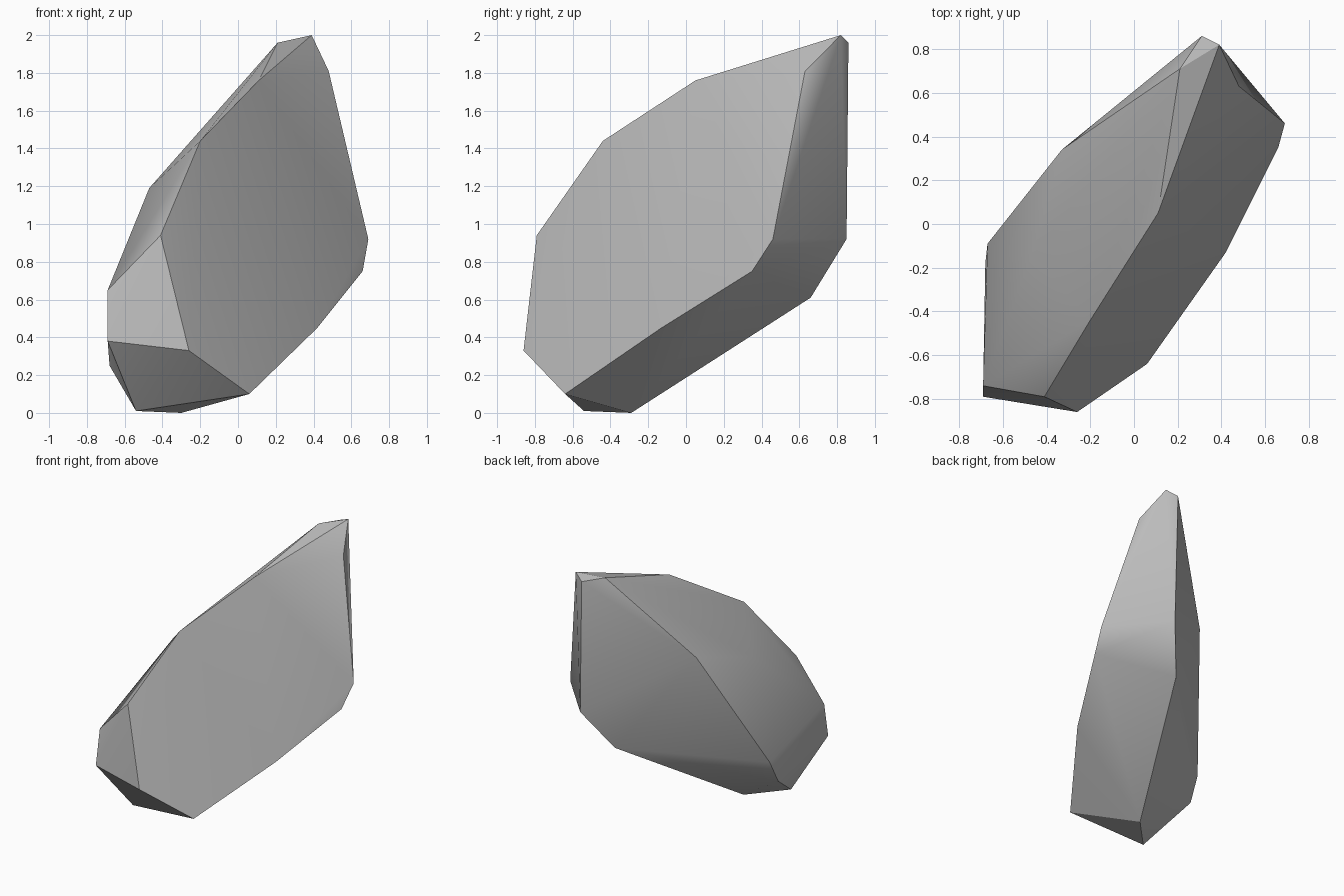
import bpy
import bmesh
import math

default_cube = bpy.data.objects.get("Cube")
if default_cube:
    bpy.data.objects.remove(default_cube, do_unlink=True)


def flat_material(name, colour):
    material = bpy.data.materials.new(name)
    material.use_nodes = True
    material.diffuse_color = colour
    shader = material.node_tree.nodes["Principled BSDF"]
    shader.inputs["Base Color"].default_value = colour
    shader.inputs["Roughness"].default_value = 0.9
    return material


# Outline of the broad face, from the peak down the crest and back up the lower edge
broad_face = [
    (.39, .82, 2), (.11, .05, 1.76), (-.2, -.44, 1.44), (-.41, -.79, .94),
    (-.26, -.86, .33), (.06, -.64, .1), (.42, -.13, .45), (.66, .35, .75),
    (.69, .46, .92), (.48, .63, 1.81),
]
# Chipped lower end
lower_end = [(-.69, -.79, .38), (-.69, -.74, .65), (-.54, -.54, .01), (-.3, -.29, 0)]
# Corners of the rear side
rear_side = [
    (-.68, -.18, .25), (-.67, -.09, .43), (-.47, -.15, 1.19), (-.33, .34, 1.33),
    (.21, .71, 1.96), (.31, .86, 1.96), (.33, .85, .92), (.16, .66, .61),
]

# Wrap all the corners in one faceted stone
bm = bmesh.new()
for corner in broad_face + lower_end + rear_side:
    bm.verts.new(corner)
result = bmesh.ops.convex_hull(bm, input=bm.verts[:], use_existing_faces=False)
loose = {item for key in ("geom_interior", "geom_unused") for item in result[key]
         if isinstance(item, bmesh.types.BMVert)}
bmesh.ops.delete(bm, geom=list(loose), context="VERTS")
bmesh.ops.recalc_face_normals(bm, faces=bm.faces[:])

mesh = bpy.data.meshes.new("rock")
bm.to_mesh(mesh)
bm.free()
mesh.materials.append(flat_material("stone grey", (.5, .5, .5, 1)))
rock = bpy.data.objects.new("rock", mesh)
bpy.context.collection.objects.link(rock)

# Soft shading inside the facets, crisp edges between them
bpy.ops.object.select_all(action="DESELECT")
rock.select_set(True)
bpy.context.view_layer.objects.active = rock
bpy.ops.object.shade_smooth_by_angle(angle=math.radians(30))
